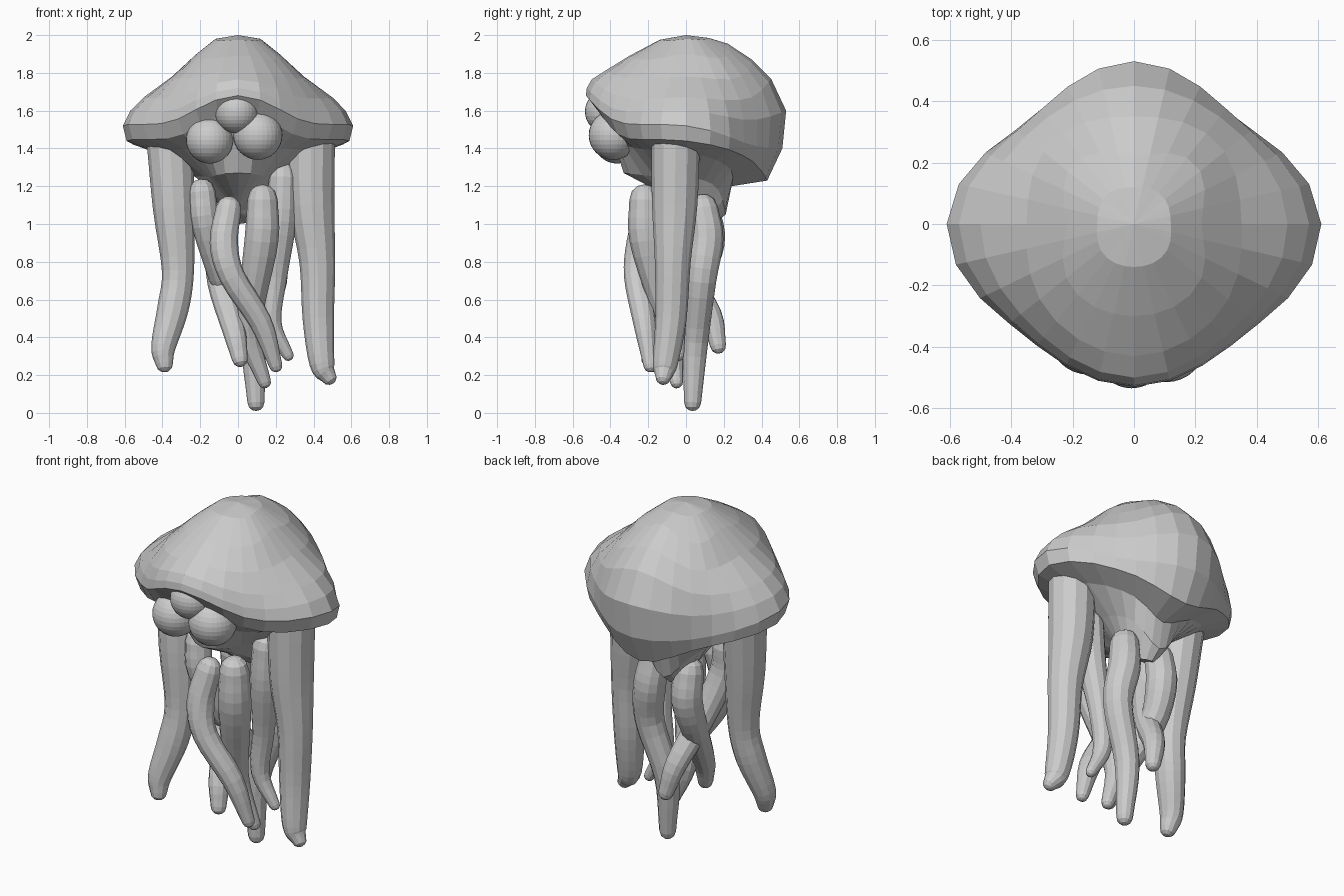
import bpy, bmesh, math
from mathutils import Vector

if "Cube" in bpy.data.objects:
    bpy.data.objects.remove(bpy.data.objects["Cube"])


def spline(p, t):
    """Catmull-Rom sample through a list of 4D points, t in 0..len-1"""
    i = min(int(t), len(p) - 2)
    f = t - i
    b, c = Vector(p[i]), Vector(p[i + 1])
    a = Vector(p[i - 1]) if i > 0 else 2 * b - c
    d = Vector(p[i + 2]) if i + 2 < len(p) else 2 * c - b
    return 0.5 * (2 * b + (c - a) * f + (2 * a - 5 * b + 4 * c - d) * f**2
                  + (3 * b - a - 3 * c + d) * f**3)


def loft(name, rings, first, last):
    """Skin closed rings and close both ends with a point"""
    bm = bmesh.new()
    vs = [[bm.verts.new(q) for q in r] for r in rings]
    n = len(vs[0])
    for r, s in zip(vs, vs[1:]):
        for j in range(n):
            bm.faces.new((r[j], r[(j + 1) % n], s[(j + 1) % n], s[j]))
    for pole, r in ((first, vs[0]), (last, vs[-1])):
        v = bm.verts.new(pole)
        for j in range(n):
            bm.faces.new((v, r[j], r[(j + 1) % n]))
    bmesh.ops.recalc_face_normals(bm, faces=bm.faces)
    me = bpy.data.meshes.new(name)
    bm.to_mesh(me)
    bm.free()
    ob = bpy.data.objects.new(name, me)
    bpy.context.collection.objects.link(ob)
    return ob


def tentacle(name, *pts, sides=12, steps=4):
    """Tapered tube along (x, y, z, radius) points with rounded ends"""
    m = (len(pts) - 1) * steps
    path = [spline(pts, k / steps) for k in range(m + 1)]
    pos = [p.to_3d() for p in path]
    rad = [p[3] for p in path]
    tan = [(pos[min(k + 1, m)] - pos[max(k - 1, 0)]).normalized() for k in range(m + 1)]
    st = [(pos[0] - tan[0] * rad[0] * math.sin(a), tan[0], rad[0] * math.cos(a)) for a in (1.1, 0.6)]
    st += list(zip(pos, tan, rad))
    st += [(pos[m] + tan[m] * rad[m] * math.sin(a), tan[m], rad[m] * math.cos(a)) for a in (0.6, 1.1)]
    rings = []
    for c, t, r in st:
        u = Vector((0, 1, 0)).cross(t).normalized()
        w = t.cross(u)
        rings.append([c + r * (u * math.cos(2 * math.pi * j / sides) + w * math.sin(2 * math.pi * j / sides))
                      for j in range(sides)])
    return loft(name, rings, pos[0] - tan[0] * rad[0], pos[m] + tan[m] * rad[m])


# Bell: radius/height profiles from the crown, over the rim, to the funnel below
front = [(.14, 1.975), (.3, 1.89), (.43, 1.81), (.5, 1.765), (.525, 1.72), (.53, 1.68), (.46, 1.6), (.38, 1.43), (.33, 1.27), (.1, 1.15)]
front_diagonal = [(.14, 1.97), (.29, 1.87), (.4, 1.77), (.47, 1.67), (.5, 1.6), (.51, 1.54), (.47, 1.46), (.36, 1.40), (.2, 1.25), (.08, 1.14)]
side = [(.12, 1.98), (.22, 1.9), (.35, 1.78), (.5, 1.67), (.57, 1.6), (.61, 1.52), (.59, 1.44), (.42, 1.38), (.22, 1.25), (.08, 1.1)]
back_diagonal = [(.13, 1.975), (.28, 1.88), (.38, 1.77), (.45, 1.66), (.48, 1.55), (.48, 1.42), (.46, 1.35), (.32, 1.3), (.22, 1.2), (.1, 1.03)]
back = [(.12, 1.985), (.22, 1.955), (.35, 1.87), (.45, 1.77), (.53, 1.6), (.51, 1.4), (.43, 1.23), (.24, 1.2), (.21, 1.05), (.15, 1.0)]
# mirrored end keys keep the surface level across the centre plane
order = (front_diagonal, front, front_diagonal, side, back_diagonal, back, back_diagonal)
N = 28
rings = []
for k in range(len(front)):
    keys = [p[k] + (0, 0) for p in order]
    ring = []
    for j in range(N):
        a = 2 * math.pi * j / N
        half = min(a, 2 * math.pi - a)
        r, z = spline(keys, 1 + 4 * half / math.pi)[:2]
        ring.append((r * math.sin(a), -r * math.cos(a), z))
    rings.append(ring)
loft("bell", rings, (0, 0, 2.0), (0, 0.03, 1.06))

# Cluster of three eyes under the front lip
for name, c, r in (("left_eye", (-.15, -.365, 1.445), .125),
                   ("right_eye", (.105, -.385, 1.47), .13),
                   ("upper_eye", (-.008, -.42, 1.595), .115)):
    bpy.ops.mesh.primitive_uv_sphere_add(segments=32, ring_count=16, radius=r, location=c)
    bpy.context.object.name = name

# Two thick outer tentacles
tentacle("left_outer_tentacle", (-.36, -.03, 1.42, .122), (-.34, -.06, 1.08, .11), (-.318, -.08, .75, .085),
         (-.345, -.11, .55, .083), (-.395, -.16, .35, .065), (-.39, -.18, .26, .046))
tentacle("right_outer_tentacle", (.385, -.055, 1.42, .128), (.39, -.06, 1.1, .12), (.42, -.07, .8, .095),
         (.425, -.08, .5, .083), (.445, -.11, .26, .066), (.48, -.12, .19, .042))

# Tangle of thinner inner tentacles
tentacle("front_left_inner_tentacle", (-.05, -.2, 1.08, .068), (-.075, -.24, .9, .075),
         (-.03, -.26, .72, .068), (.12, -.22, .48, .06), (.2, -.19, .25, .035))
tentacle("front_right_inner_tentacle", (.13, -.22, 1.13, .08), (.125, -.21, .92, .09),
         (.075, -.13, .6, .072), (.06, -.08, .4, .06), (.14, -.05, .165, .035))
tentacle("mid_left_inner_tentacle", (-.19, -.1, 1.17, .07), (-.17, -.1, 1.0, .075),
         (-.09, .0, .73, .07), (-.03, .13, .52, .06), (.01, .17, .355, .042))
tentacle("mid_right_inner_tentacle", (.24, -.08, 1.25, .075), (.23, -.08, 1.02, .08),
         (.2, -.05, .72, .06), (.18, -.05, .48, .05), (.265, -.04, .305, .03))
tentacle("back_right_inner_tentacle", (.14, .09, 1.08, .08), (.16, .11, .92, .088),
         (.18, .08, .7, .08), (.09, .05, .38, .068), (.095, .035, .055, .045))
tentacle("back_left_inner_tentacle", (-.09, .1, 1.07, .08), (-.09, .12, .9, .085),
         (-.09, .04, .69, .072), (-.02, -.14, .43, .06), (.01, -.195, .285, .042))
